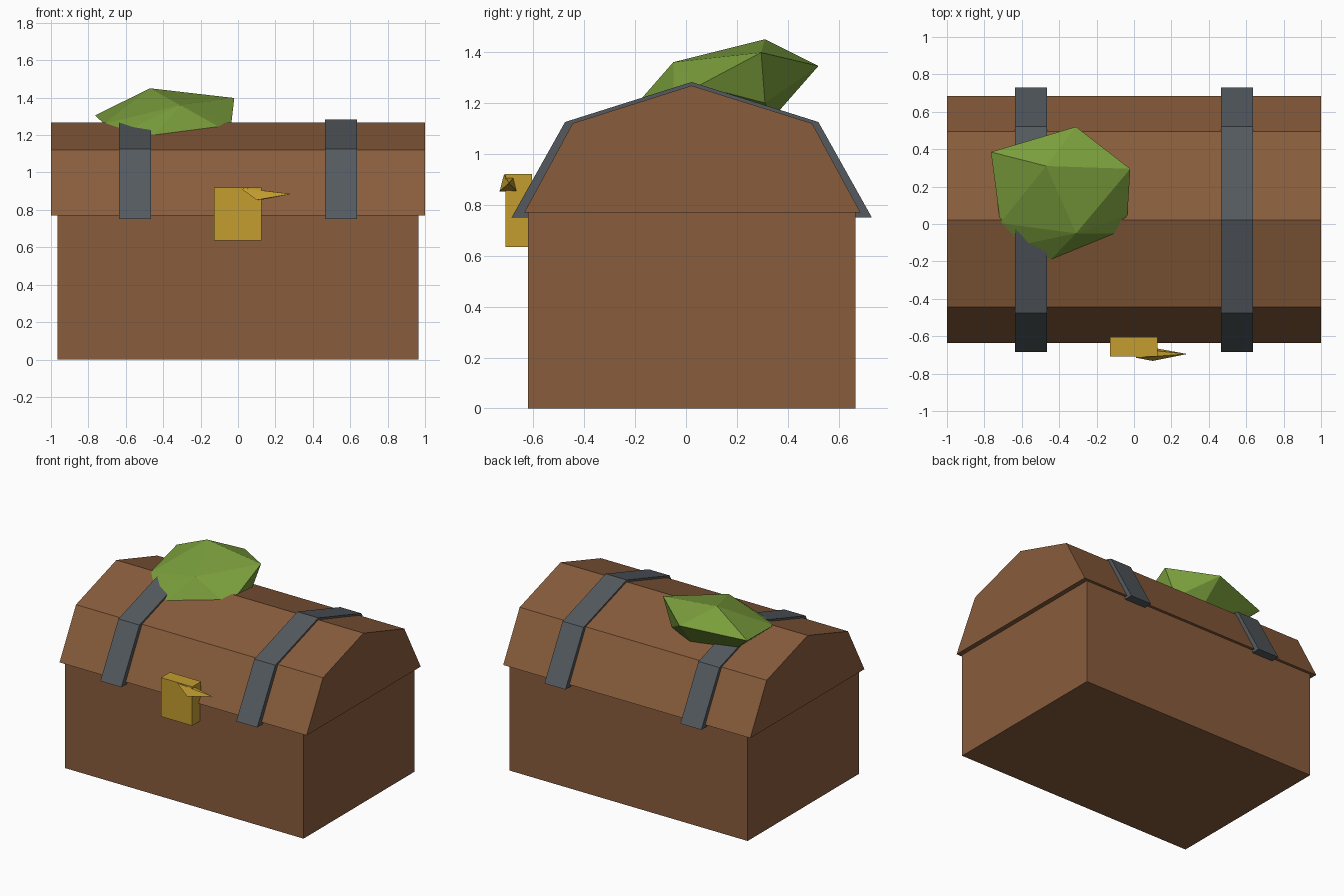
import bpy, bmesh

cube = bpy.data.objects.get("Cube")
if cube:
    bpy.data.objects.remove(cube, do_unlink=True)


def material(name, colour):
    mat = bpy.data.materials.new(name)
    mat.use_nodes = True
    mat.diffuse_color = (*colour, 1)
    bsdf = next(n for n in mat.node_tree.nodes if n.type == 'BSDF_PRINCIPLED')
    bsdf.inputs["Base Color"].default_value = (*colour, 1)
    return mat


brown = material("brown wood", (0.25, 0.109, 0.045))
grey = material("grey iron", (0.089, 0.102, 0.114))
gold = material("gold", (0.55, 0.34, 0.03))
green = material("leaf green", (0.195, 0.342, 0.045))


def finish(name, bm, mat):
    bmesh.ops.recalc_face_normals(bm, faces=bm.faces)
    mesh = bpy.data.meshes.new(name)
    bm.to_mesh(mesh)
    bm.free()
    mesh.materials.append(mat)
    obj = bpy.data.objects.new(name, mesh)
    bpy.context.collection.objects.link(obj)
    return obj


def extrude_profile(name, profile, x0, x1, mat):
    """Sweep a closed (y, z) outline from x0 to x1."""
    bm = bmesh.new()
    face = bm.faces.new([bm.verts.new((x0, y, z)) for y, z in profile])
    ext = bmesh.ops.extrude_face_region(bm, geom=[face])
    verts = [v for v in ext["geom"] if isinstance(v, bmesh.types.BMVert)]
    bmesh.ops.translate(bm, verts=verts, vec=(x1 - x0, 0, 0))
    return finish(name, bm, mat)


def box(name, x0, x1, y0, y1, z0, z1, mat):
    outline = [(y0, z0), (y1, z0), (y1, z1), (y0, z1)]
    return extrude_profile(name, outline, x0, x1, mat)


def hull(name, points, mat):
    bm = bmesh.new()
    for p in points:
        bm.verts.new(p)
    res = bmesh.ops.convex_hull(bm, input=bm.verts)
    loose = [v for v in bm.verts if not v.link_faces]
    bmesh.ops.delete(bm, geom=loose, context='VERTS')
    return finish(name, bm, mat)


# Chest body and five-sided lid
box("chest_body", -0.965, 0.965, -0.62, 0.665, 0, 0.77, brown)
lid = [(-0.635, 0.77), (-0.445, 1.12), (0.022, 1.268), (0.495, 1.12), (0.685, 0.77)]
extrude_profile("lid", lid, -1, 1, brown)

# Iron straps wrapping over the lid
outer = [(-0.685, 0.75), (-0.475, 1.125), (0.022, 1.282), (0.52, 1.125), (0.73, 0.75)]
inner = [(0.65, 0.75), (0.475, 1.1), (0.022, 1.24), (-0.425, 1.1), (-0.605, 0.75)]
for name, x in (("right_strap", -0.55), ("left_strap", 0.55)):
    extrude_profile(name, outer + inner, x - 0.085, x + 0.085, grey)

# Lock plate with a tapering pin
box("lock", -0.128, 0.125, -0.708, -0.605, 0.635, 0.92, gold)
hull("lock_pin", [(0.01, -0.715, 0.918), (0.10, -0.732, 0.853), (0.02, -0.668, 0.918),
                  (0.12, -0.665, 0.853), (0.285, -0.695, 0.885)], gold)

# Faceted clump resting on the lid
hull("green_clump", [
    (-0.47, 0.31, 1.45), (-0.31, -0.05, 1.36), (-0.31, 0.52, 1.345),
    (-0.02, 0.295, 1.398), (-0.765, 0.385, 1.305),
    (-0.035, 0.05, 1.268), (-0.095, -0.05, 1.24), (-0.445, -0.19, 1.2),
    (-0.6, -0.11, 1.225), (-0.715, 0.005, 1.26),
    (-0.1, 0.31, 1.2), (-0.28, 0.34, 1.14), (-0.6, 0.28, 1.16), (-0.4, 0.1, 1.1),
], green)
